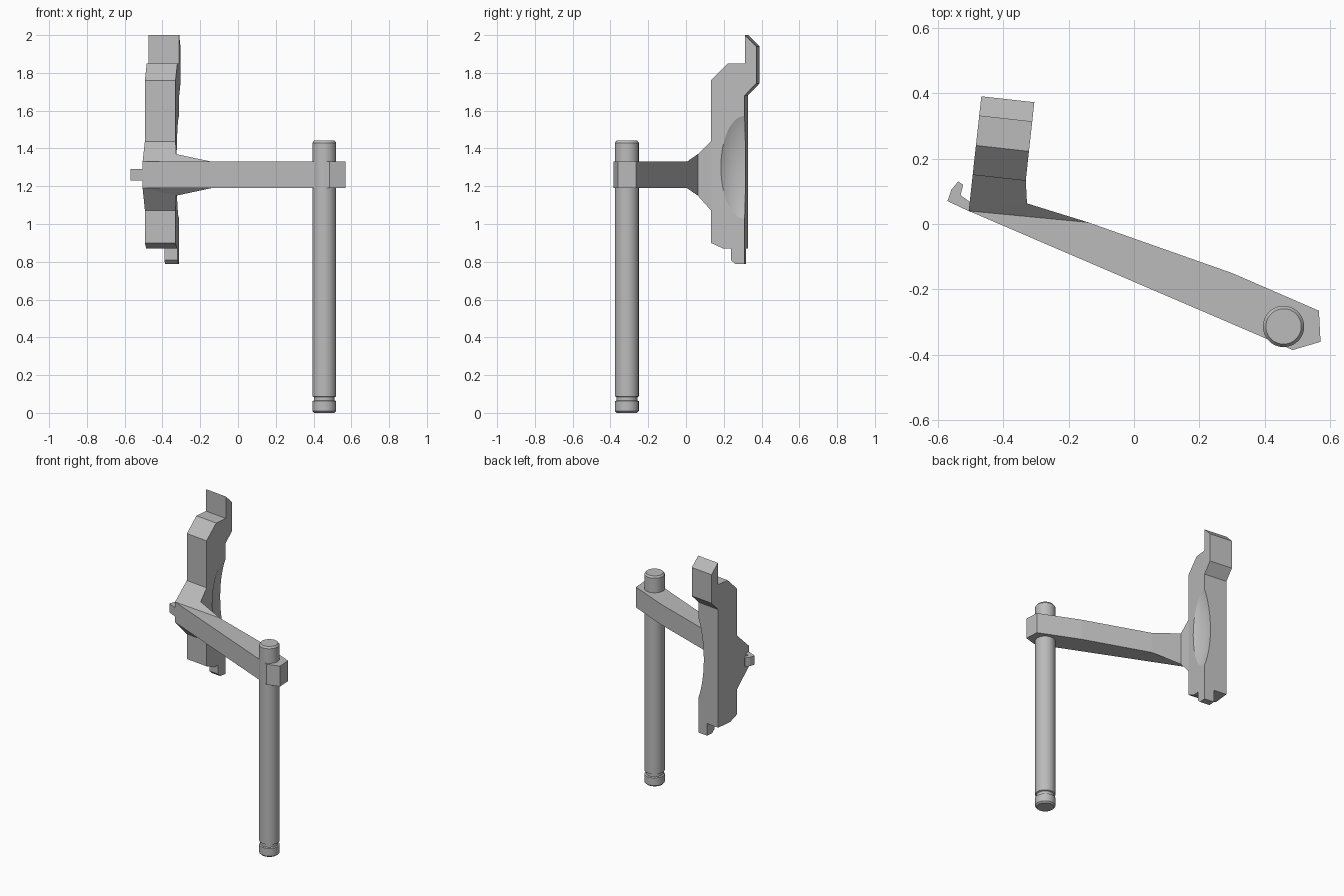
import bpy, bmesh, math
from mathutils import Vector

if "Cube" in bpy.data.objects:
    bpy.data.objects.remove(bpy.data.objects["Cube"])

grey = bpy.data.materials.new("plain_grey")
grey.use_nodes = True
grey.diffuse_color = (0.5, 0.5, 0.5, 1)
grey.node_tree.nodes["Principled BSDF"].inputs["Base Color"].default_value = (0.5, 0.5, 0.5, 1)


def loft(name, ring_a, ring_b):
    """Closed solid between two matching outlines."""
    bm = bmesh.new()
    a = [bm.verts.new(p) for p in ring_a]
    b = [bm.verts.new(p) for p in ring_b]
    bm.faces.new(a)
    bm.faces.new(b[::-1])
    for i in range(len(a)):
        j = (i + 1) % len(a)
        bm.faces.new((a[j], a[i], b[i], b[j]))
    bmesh.ops.recalc_face_normals(bm, faces=bm.faces)
    mesh = bpy.data.meshes.new(name)
    bm.to_mesh(mesh)
    bm.free()
    mesh.materials.append(grey)
    obj = bpy.data.objects.new(name, mesh)
    bpy.context.collection.objects.link(obj)
    return obj


def slab(name, outline, low, high):
    return loft(name, [(x, y, low) for x, y in outline], [(x, y, high) for x, y in outline])


def select(obj):
    bpy.ops.object.select_all(action='DESELECT')
    obj.select_set(True)
    bpy.context.view_layer.objects.active = obj


# The upright plate is turned slightly about the vertical
ACROSS = Vector((0.162, -0.018, 0))


def on_plate(y, z, t=0.0):
    return Vector((-0.505 + 0.11 * (y - 0.04), y, z)) + ACROSS * t


def plate_part(name, profile, t0, t1):
    return loft(name, [on_plate(y, z, t0) for y, z in profile],
                [on_plate(y, z, t1) for y, z in profile])


# Long swing arm
corner, root = (-0.505, 0.04), (-0.14, 0.005)
slab("arm", [corner, (0.485, -0.385), (0.57, -0.36), (0.565, -0.265), (0.30, -0.15), root],
     1.19, 1.33)

# Small hook on the arm's outer corner
slab("hook", [(-0.57, 0.07), (-0.50, 0.037), (-0.498, 0.065), (-0.53, 0.088),
              (-0.522, 0.12), (-0.537, 0.13), (-0.558, 0.105)], 1.23, 1.29)

# Flared joint between arm and plate: x, y, bottom, top
a = (*corner, 1.19, 1.33)
b = (*root, 1.19, 1.33)
c = (-0.327, 0.063, 1.15, 1.37)
p, q = on_plate(0.152, 0, 0), on_plate(0.152, 0, 1)
d = (q.x, q.y, 1.07, 1.44)
e = (p.x, p.y, 1.07, 1.44)
for name, ring in (("flare_web", (a, b, c)), ("flare_neck", (a, c, d, e))):
    loft(name, [(x, y, lo) for x, y, lo, hi in ring], [(x, y, hi) for x, y, lo, hi in ring])

# Upright plate with its stepped top
plate = plate_part("plate", [
    (0.15, 0.90), (0.15, 1.76), (0.24, 1.85), (0.33, 1.85), (0.33, 2.0), (0.39, 1.94),
    (0.39, 1.745), (0.328, 1.68), (0.328, 0.87), (0.215, 0.87)], 0, 1)

# Foot tab under the plate
plate_part("foot_tab", [(0.255, 0.88), (0.255, 0.81), (0.28, 0.787),
                        (0.328, 0.787), (0.328, 0.88)], 0.57, 1)

# Shallow scoop in the plate's inner rear edge
bpy.ops.mesh.primitive_uv_sphere_add(segments=48, ring_count=24, radius=1,
                                     location=on_plate(0.328, 1.30, 1.8),
                                     rotation=(0, 0, math.radians(-6.3)))
cutter = bpy.context.object
cutter.name = "scoop_cutter"
cutter.scale = (0.175, 0.19, 0.41)
cutter.hide_render = True
cutter.data.materials.append(grey)
scoop = plate.modifiers.new("scoop", 'BOOLEAN')
scoop.operation = 'DIFFERENCE'
scoop.solver = 'EXACT'
scoop.object = cutter
select(plate)
bpy.ops.object.modifier_apply(modifier="scoop")
bpy.data.objects.remove(cutter)
select(plate)
bpy.ops.object.shade_smooth_by_angle(angle=math.radians(20))

# Pivot pin with chamfered ends and a retaining groove, turned from a profile
SIDES = 48
R = 0.063
profile = [(0.054, 0), (R, 0.009), (R, 0.062), (0.055, 0.066), (0.055, 0.084),
           (R, 0.088), (R, 1.43), (0.054, 1.442)]
bm = bmesh.new()
rings = []
for r, z in profile:
    angles = [2 * math.pi * i / SIDES for i in range(SIDES)]
    rings.append([bm.verts.new((r * math.cos(t), r * math.sin(t), z)) for t in angles])
for lower, upper in zip(rings, rings[1:]):
    for i in range(SIDES):
        j = (i + 1) % SIDES
        bm.faces.new((lower[i], lower[j], upper[j], upper[i]))
bm.faces.new(rings[0][::-1])
bm.faces.new(rings[-1])
mesh = bpy.data.meshes.new("pivot_pin")
bm.to_mesh(mesh)
bm.free()
mesh.materials.append(grey)
pin = bpy.data.objects.new("pivot_pin", mesh)
pin.location = (0.457, -0.313, 0)
bpy.context.collection.objects.link(pin)
select(pin)
bpy.ops.object.shade_smooth_by_angle(angle=math.radians(30))
